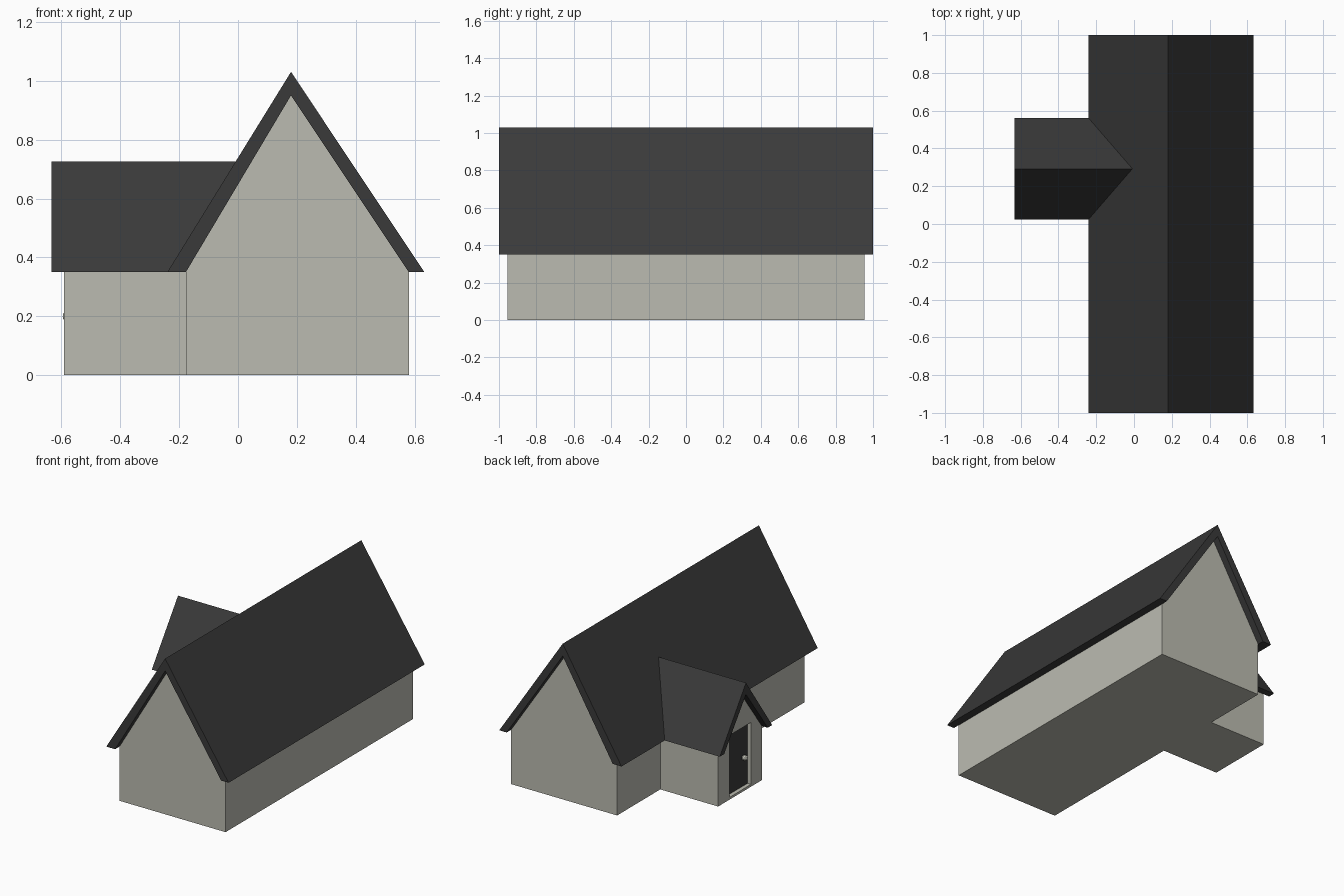
import bpy, bmesh

if "Cube" in bpy.data.objects:
    bpy.data.objects.remove(bpy.data.objects["Cube"])

def material(name, rgb):
    m = bpy.data.materials.new(name)
    m.diffuse_color = (*rgb, 1)
    m.use_nodes = True
    m.node_tree.nodes["Principled BSDF"].inputs["Base Color"].default_value = m.diffuse_color
    return m

PLASTER = material("pale plaster", (0.50, 0.50, 0.44))
CHARCOAL = material("charcoal", (0.042, 0.042, 0.042))

def finish(name, bm, mat):
    bmesh.ops.recalc_face_normals(bm, faces=bm.faces)
    me = bpy.data.meshes.new(name)
    bm.to_mesh(me)
    bm.free()
    me.materials.append(mat)
    ob = bpy.data.objects.new(name, me)
    bpy.context.collection.objects.link(ob)
    return ob

def prism(name, profile, start, end, mat):
    """Join two end outlines; start and end map a profile point to 3D."""
    bm = bmesh.new()
    a = [bm.verts.new(start(u, z)) for u, z in profile]
    b = [bm.verts.new(end(u, z)) for u, z in profile]
    bm.faces.new(a)
    bm.faces.new(b[::-1])
    n = len(profile)
    for i in range(n):
        bm.faces.new((a[i], b[i], b[(i + 1) % n], a[(i + 1) % n]))
    return finish(name, bm, mat)

def box(name, lo, hi, mat):
    rect = [(lo[1], lo[2]), (hi[1], lo[2]), (hi[1], hi[2]), (lo[1], hi[2])]
    return prism(name, rect, lambda y, z: (lo[0], y, z), lambda y, z: (hi[0], y, z), mat)

def house(left, right, ridge, eave, top):
    return [(left, 0), (right, 0), (right, eave), (ridge, top), (left, eave)]

EAVE = 0.35

# Main hall: gabled walls and chevron roof running along y
prism("main_walls", house(-0.177, 0.58, 0.18, EAVE, 0.95),
      lambda x, z: (x, -0.955, z), lambda x, z: (x, 0.955, z), PLASTER)
prism("main_roof", [(-0.24, EAVE), (-0.177, EAVE), (0.18, 0.95),
                    (0.58, EAVE), (0.633, EAVE), (0.18, 1.03)],
      lambda x, z: (x, -1, z), lambda x, z: (x, 1, z), CHARCOAL)

# Side porch: its roof ends on the slope of the main roof
slope = (1.03 - EAVE) / (0.18 + 0.24)
porch = prism("porch_walls", house(0.07, 0.515, 0.2925, EAVE, 0.65),
              lambda y, z: (-0.59, y, z), lambda y, z: (-0.177, y, z), PLASTER)
prism("porch_roof", [(0.025, EAVE), (0.07, EAVE), (0.2925, 0.65),
                     (0.515, EAVE), (0.56, EAVE), (0.2925, 0.725)],
      lambda y, z: (-0.633, y, z),
      lambda y, z: (-0.24 + (z - EAVE) / slope, y, z), CHARCOAL)

# Recessed doorway
cutter = box("doorway_cutter", (-0.65, 0.18, 0.015), (-0.56, 0.40, 0.415), PLASTER)
cutter.hide_render = True
cutter.hide_set(True)
cut = porch.modifiers.new("doorway", 'BOOLEAN')
cut.operation = 'DIFFERENCE'
cut.solver = 'EXACT'
cut.object = cutter

# Door and knob
box("door", (-0.565, 0.18, 0.015), (-0.558, 0.40, 0.415), CHARCOAL)
bm = bmesh.new()
bmesh.ops.create_icosphere(bm, subdivisions=2, radius=0.018)
bmesh.ops.translate(bm, verts=bm.verts, vec=(-0.578, 0.225, 0.2))
finish("door_knob", bm, PLASTER)
